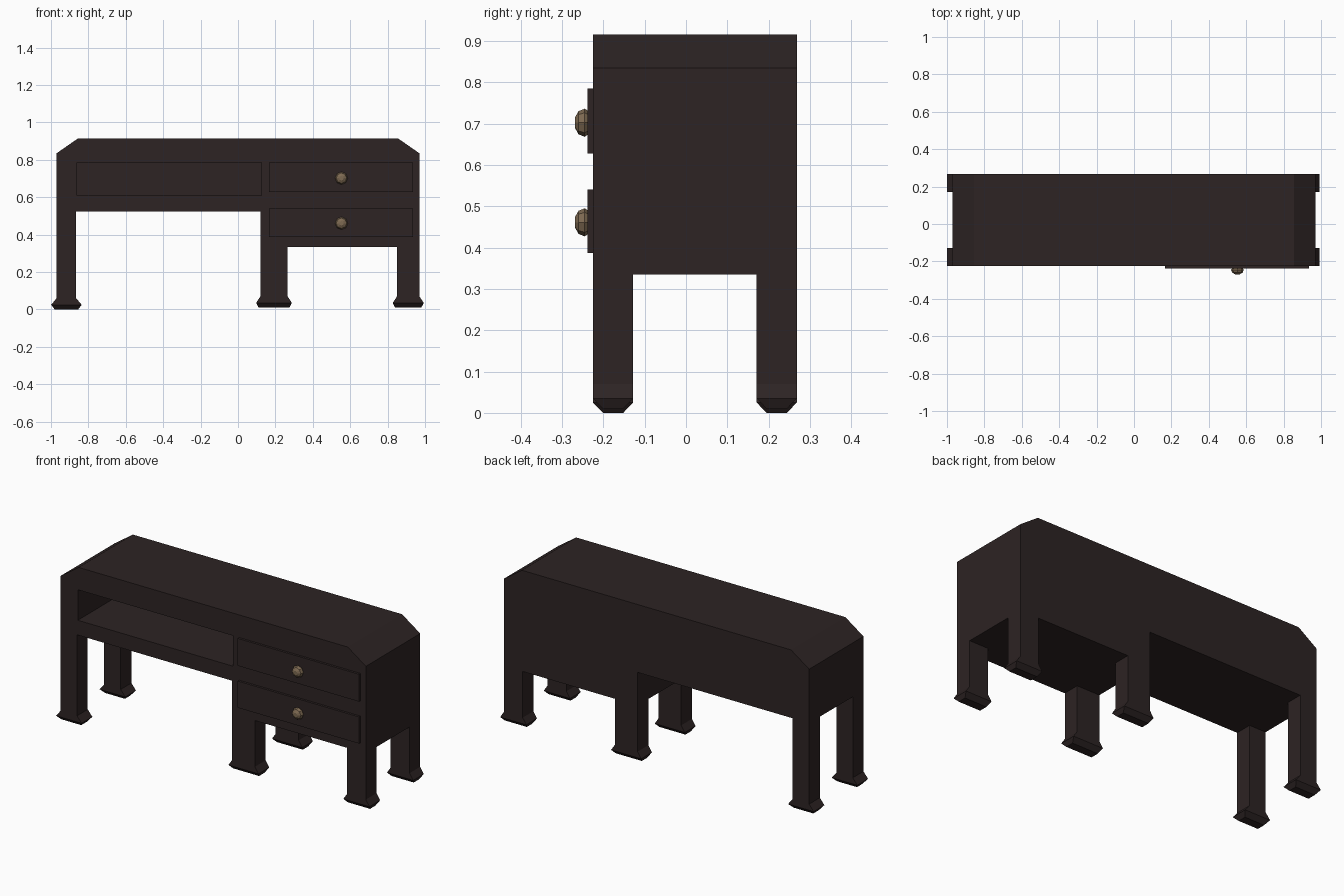
import bpy
import bmesh
import math
from mathutils import Matrix

if "Cube" in bpy.data.objects:
    bpy.data.objects.remove(bpy.data.objects["Cube"], do_unlink=True)

FRONT, BACK = -0.225, 0.268
LEG_DEPTH = 0.097


def make_material(name, colour):
    mat = bpy.data.materials.new(name)
    mat.use_nodes = True
    mat.diffuse_color = (*colour, 1)
    mat.node_tree.nodes["Principled BSDF"].inputs["Base Color"].default_value = (*colour, 1)
    return mat


wood = make_material("dark wood", (0.026, 0.017, 0.017))
brass = make_material("aged brass", (0.21, 0.145, 0.085))


def finish(name, bm, mat):
    bmesh.ops.recalc_face_normals(bm, faces=bm.faces)
    mesh = bpy.data.meshes.new(name)
    bm.to_mesh(mesh)
    bm.free()
    mesh.materials.append(mat)
    obj = bpy.data.objects.new(name, mesh)
    bpy.context.collection.objects.link(obj)
    return obj


def loft(name, rings, mat):
    """Skin a stack of point rings and cap both ends."""
    bm = bmesh.new()
    loops = [[bm.verts.new(p) for p in ring] for ring in rings]
    n = len(loops[0])
    for a, b in zip(loops, loops[1:]):
        for i in range(n):
            j = (i + 1) % n
            bm.faces.new((a[i], a[j], b[j], b[i]))
    bm.faces.new(loops[0])
    bm.faces.new(loops[-1])
    return finish(name, bm, mat)


def rect(x0, x1, y0, y1, z):
    return [(x0, y0, z), (x1, y0, z), (x1, y1, z), (x0, y1, z)]


def box(name, x0, x1, y0, y1, z0, z1):
    return loft(name, [rect(x0, x1, y0, y1, z) for z in (z0, z1)], wood)


# Desk body: stepped underside and chamfered top ends
profile = [(-0.97, 0.525), (0.12, 0.525), (0.12, 0.335), (0.97, 0.335),
           (0.97, 0.835), (0.855, 0.915), (-0.855, 0.915), (-0.97, 0.835)]
body = loft("desk_body", [[(x, y, z) for x, z in profile] for y in (FRONT, BACK)], wood)

# Open shelf cut into the front
cutter = box("shelf_cutter", -0.86, 0.125, FRONT - 0.1, 0.24, 0.61, 0.785)
cutter.hide_render = True
cut = body.modifiers.new("open_shelf", "BOOLEAN")
cut.operation = "DIFFERENCE"
cut.solver = "EXACT"
cut.object = cutter
bpy.context.view_layer.objects.active = body
bpy.ops.object.modifier_apply(modifier=cut.name)
bpy.data.objects.remove(cutter, do_unlink=True)

# Legs with flared, bevelled feet: name, x range, top, floor height
legs = [("right", -0.97, -0.865, 0.525, 0.0),
        ("middle", 0.12, 0.265, 0.335, 0.01),
        ("left", 0.85, 0.97, 0.335, 0.01)]
for label, x0, x1, top, floor in legs:
    for side, y0 in (("front", FRONT), ("back", BACK - LEG_DEPTH)):
        y1 = y0 + LEG_DEPTH
        flare = 0.029 if label == "right" else 0.023
        rings = [rect(x0, x1, y0, y1, top),
                 rect(x0, x1, y0, y1, floor + 0.06),
                 rect(x0 - flare, x1 + flare, y0, y1, floor + 0.025),
                 rect(x0 - 0.01, x1 + 0.01, y0 + 0.024, y1 - 0.024, floor)]
        loft(f"{side}_{label}_leg", rings, wood)

# Drawer fronts with faceted knobs
knob_profile = [(0.027, -0.235), (0.034, -0.245), (0.028, -0.26), (0.012, -0.269)]
for label, z0, z1, knob_z in (("upper", 0.628, 0.785, 0.702), ("lower", 0.387, 0.54, 0.461)):
    box(f"{label}_drawer_front", 0.165, 0.935, FRONT - 0.013, FRONT + 0.005, z0, z1)
    rings = []
    for r, y in knob_profile:
        angles = [math.tau * i / 8 for i in range(8)]
        rings.append([(0.553 + r * math.cos(a), y, knob_z + r * math.sin(a)) for a in angles])
    loft(f"{label}_drawer_knob", rings, brass)
